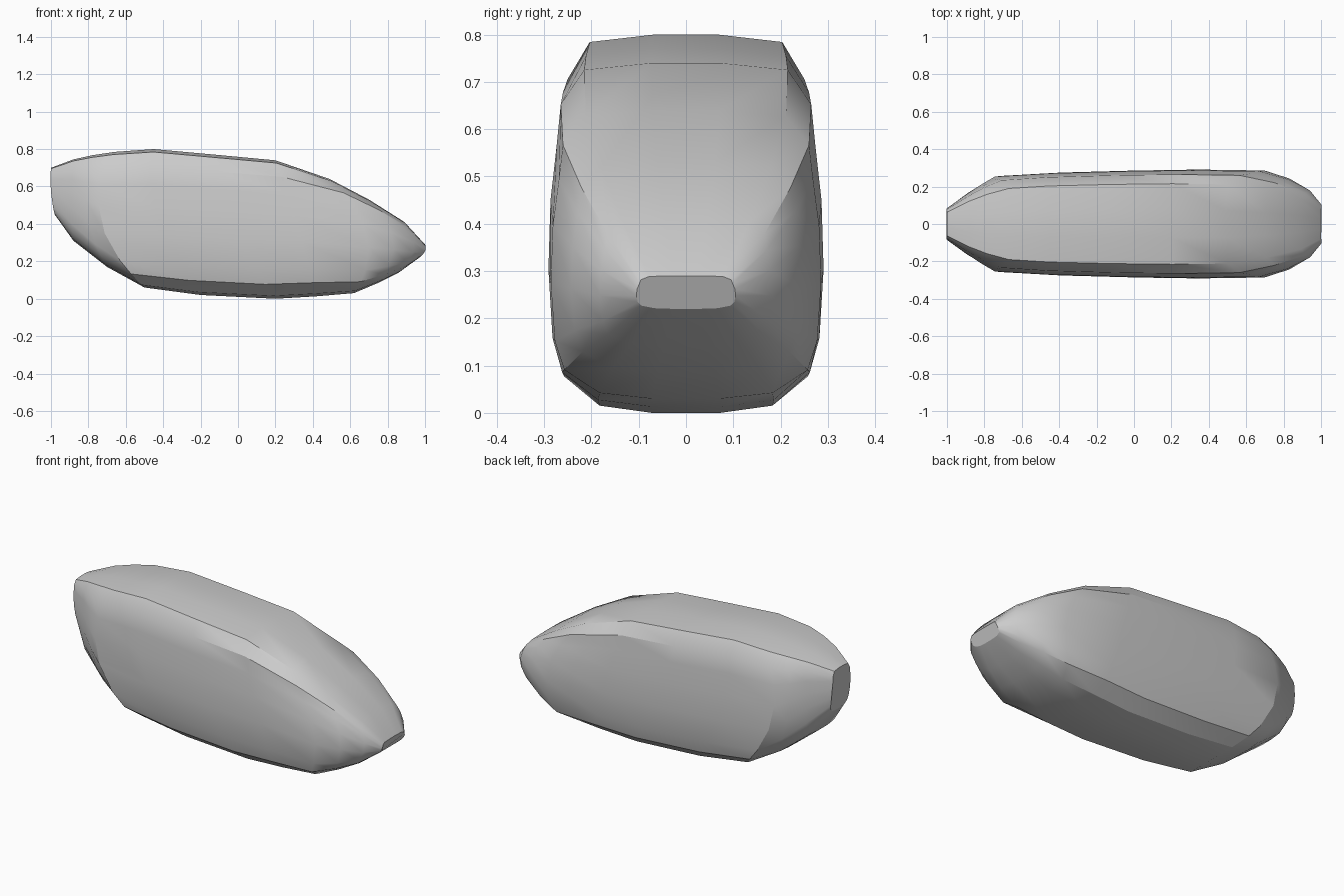
import bpy, bmesh
from math import radians

if "Cube" in bpy.data.objects:
    bpy.data.objects.remove(bpy.data.objects["Cube"])

# Half cross-section: (height fraction, width fraction), bottom to top
SECTION = [(0, .25), (.02, .64), (.10, .90), (.20, .97), (.40, 1),
           (.60, .985), (.76, .94), (.88, .91), (.98, .74), (1, .25)]

# Stations from tail to nose: x top, z top, x middle, x bottom, z bottom, half width
STATIONS = [
    (-1.0, .70, -1.0, -.98, .45, .085),
    (-.88, .745, -.89, -.88, .31, .165),
    (-.78, .767, -.81, -.70, .17, .215),
    (-.66, .785, -.735, -.50, .06, .257),
    (-.45, .80, -.42, -.20, .02, .275),
    (-.12, .77, -.02, .20, .0, .286),
    (.20, .74, .32, .42, .013, .291),
    (.49, .64, .69, .62, .03, .286),
    (.70, .53, .83, .75, .085, .243),
    (.89, .41, .94, .86, .14, .182),
    (1.0, .29, 1.0, .97, .22, .105),
]


def ring(bm, xt, zt, xm, xb, zb, w):
    """One closed, bowed cross-section."""
    def x_at(v):
        return (xb * (1 - v) * (1 - 2 * v) + xm * 4 * v * (1 - v)
                + xt * v * (2 * v - 1))
    outline = [(v, f) for v, f in SECTION] + [(v, -f) for v, f in reversed(SECTION)]
    return [bm.verts.new((x_at(v), f * w, zb + v * (zt - zb))) for v, f in outline]


# Body shell: loft through the stations and cap both ends
bm = bmesh.new()
rings = [ring(bm, *s) for s in STATIONS]
n = len(rings[0])
for a, b in zip(rings, rings[1:]):
    for i in range(n):
        j = (i + 1) % n
        bm.faces.new((a[i], a[j], b[j], b[i]))
bm.faces.new(rings[0])
bm.faces.new(rings[-1])
bmesh.ops.recalc_face_normals(bm, faces=bm.faces)
mesh = bpy.data.meshes.new("body_shell")
bm.to_mesh(mesh)
bm.free()
body = bpy.data.objects.new("body_shell", mesh)
bpy.context.collection.objects.link(body)

# Smooth shading with crisp panel seams
bpy.context.view_layer.objects.active = body
body.select_set(True)
bpy.ops.object.shade_smooth_by_angle(angle=radians(27))
